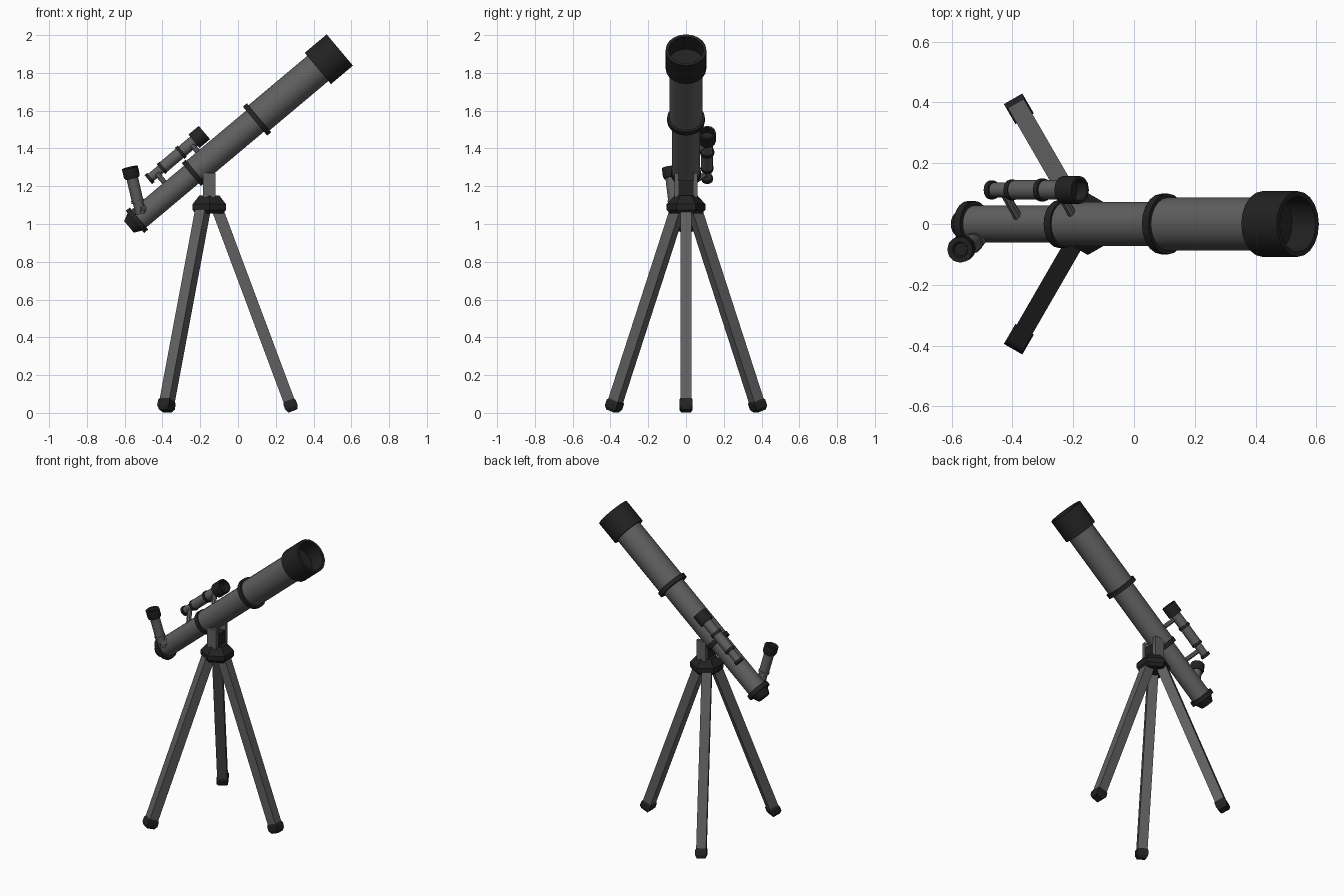
import bpy, bmesh, math
from mathutils import Vector, Matrix

cube = bpy.data.objects.get("Cube")
if cube:
    bpy.data.objects.remove(cube, do_unlink=True)


def material(name, value):
    m = bpy.data.materials.new(name)
    m.use_nodes = True
    color = (value, value, value, 1)
    m.diffuse_color = color
    m.node_tree.nodes["Principled BSDF"].inputs["Base Color"].default_value = color
    return m


GREY = material("grey metal", 0.115)
BLACK = material("black plastic", 0.016)
UP = Vector((0, 0, 1))


def finish(name, bm, mat):
    bmesh.ops.remove_doubles(bm, verts=bm.verts, dist=1e-5)
    bmesh.ops.recalc_face_normals(bm, faces=bm.faces)
    mesh = bpy.data.meshes.new(name)
    bm.to_mesh(mesh)
    bm.free()
    mesh.materials.append(mat)
    obj = bpy.data.objects.new(name, mesh)
    bpy.context.collection.objects.link(obj)
    return obj


def lathe(name, profile, origin, axis, mat, sides=20, phase=0.0, smooth=True):
    """Revolve (radius, distance) points around an axis starting at origin."""
    bm = bmesh.new()
    spin = Matrix.Rotation(phase, 3, 'Z')
    verts = [bm.verts.new(spin @ Vector((r, 0, h))) for r, h in profile]
    edges = [bm.edges.new(pair) for pair in zip(verts, verts[1:])]
    bmesh.ops.spin(bm, geom=verts + edges, cent=(0, 0, 0), axis=UP,
                   angle=math.tau, steps=sides)
    turn = UP.rotation_difference(Vector(axis)).to_matrix().to_4x4()
    bm.transform(Matrix.Translation(origin) @ turn)
    obj = finish(name, bm, mat)
    if smooth:
        bpy.ops.object.select_all(action='DESELECT')
        bpy.context.view_layer.objects.active = obj
        obj.select_set(True)
        bpy.ops.object.shade_smooth_by_angle(angle=math.radians(40))
    return obj


def rod(name, r, a, b, mat, start=Vector(), axis=UP, **kw):
    """Solid cylinder from distance a to b along an axis."""
    return lathe(name, [(0, a), (r, a), (r, b), (0, b)], start, axis, mat, **kw)


def box(name, center, size, mat):
    bm = bmesh.new()
    bmesh.ops.create_cube(bm, size=1)
    bm.transform(Matrix.Translation(center) @ Matrix.Diagonal((*size, 1)))
    return finish(name, bm, mat)


# Main optical tube, tilted up toward +x
TILT = math.radians(40)
AXIS = Vector((math.cos(TILT), 0, math.sin(TILT)))
NORMAL = Vector((-math.sin(TILT), 0, math.cos(TILT)))
BASE = Vector((-0.535, 0, 1.02))
main = dict(start=BASE, axis=AXIS)
rod("lower_tube", 0.061, 0, 0.39, GREY, **main)
rod("middle_tube", 0.073, 0.39, 0.83, GREY, **main)
rod("upper_tube", 0.087, 0.83, 1.28, GREY, **main)
for name, r, t in (("rear_ring", 0.076, 0), ("middle_ring", 0.079, 0.39),
                   ("front_ring", 0.1, 0.83)):
    rod(name, r, t - 0.014, t + 0.014, BLACK, **main)
lathe("rear_cap", [(0, -0.055), (0.04, -0.055), (0.062, -0.01), (0, -0.01)],
      BASE, AXIS, BLACK)
lathe("dew_shield", [(0, 1.25), (0.108, 1.25), (0.108, 1.402), (0.092, 1.402),
                     (0.092, 1.3), (0, 1.3)], BASE, AXIS, BLACK)

# Finder scope beside the tube
FINDER = BASE + NORMAL * 0.126 + Vector((0, 0.112, 0))
small = dict(start=FINDER, axis=AXIS, sides=12)
rod("finder_rear_tube", 0.024, 0.19, 0.29, GREY, **small)
rod("finder_front_tube", 0.032, 0.28, 0.52, GREY, **small)
for name, r, t in (("finder_rear_ring", 0.031, 0.193),
                   ("finder_middle_ring", 0.034, 0.28),
                   ("finder_front_ring", 0.038, 0.41)):
    rod(name, r, t - 0.009, t + 0.009, BLACK, **small)
lathe("finder_hood", [(0, 0.5), (0.046, 0.5), (0.046, 0.572), (0.036, 0.572),
                      (0.036, 0.53), (0, 0.53)], FINDER, AXIS, BLACK, sides=12)
for i, t in enumerate((0.24, 0.48)):
    top = FINDER + AXIS * t
    foot = BASE + AXIS * t + NORMAL * 0.045 + Vector((0, 0.02, 0))
    rod(f"finder_bracket_{i + 1}", 0.015, 0, (top - foot).length, GREY,
        start=foot, axis=top - foot, sides=8)

# Angled eyepiece at the rear
ELBOW = Vector((-0.522, -0.058, 1.08))
inlet = BASE + AXIS * 0.085
rod("eyepiece_inlet", 0.028, 0, (ELBOW - inlet).length + 0.015, GREY,
    start=inlet, axis=ELBOW - inlet, sides=12)
eye_axis = Vector((-0.573, -0.085, 1.3)) - ELBOW
eye = dict(start=ELBOW, axis=eye_axis, sides=12)
rod("eyepiece_neck", 0.027, -0.025, 0.05, GREY, **eye)
rod("eyepiece_collar", 0.034, 0.035, 0.05, GREY, **eye)
rod("eyepiece_tube", 0.031, 0.05, 0.18, GREY, **eye)
lathe("eyepiece_cup", [(0, 0.168), (0.037, 0.168), (0.043, 0.18), (0.043, 0.226),
                       (0.026, 0.226), (0.022, 0.212), (0, 0.212)],
      ELBOW, eye_axis, BLACK, sides=12)

# Tripod head and yoke
HUB = Vector((-0.152, 0, 0))
lathe("tripod_head", [(0, 1.055), (0.085, 1.055), (0.102, 1.075), (0.102, 1.105),
                      (0.062, 1.15), (0, 1.15)], HUB, UP, BLACK,
      sides=6, phase=math.pi / 2, smooth=False)
box("yoke_block", HUB + Vector((0, 0, 1.18)), (0.06, 0.08, 0.1), BLACK)
for side, y in (("left", 0.05), ("right", -0.05)):
    box(f"yoke_plate_{side}", HUB + Vector((0, y, 1.205)), (0.066, 0.022, 0.13), GREY)

# Three square legs with rubber feet
HALF = math.sqrt(2)
for i in range(3):
    angle = i * math.tau / 3
    out = Vector((math.cos(angle), math.sin(angle), 0))
    hub = Vector((-0.16, 0, 0))
    foot = hub + out * 0.45 + UP * 0.01
    top = hub + out * 0.05 + UP * 1.08
    square = dict(sides=4, phase=angle + math.pi / 4, smooth=False)
    rod(f"leg_{i + 1}", 0.03 * HALF, 0.03, (top - foot).length, GREY,
        start=foot, axis=top - foot, **square)
    profile = [(0, 0), (0.025, 0), (0.035, 0.02), (0.035, 0.05), (0.03, 0.062), (0, 0.062)]
    lathe(f"foot_{i + 1}", [(r * HALF, h) for r, h in profile], foot, top - foot,
          BLACK, **square)
